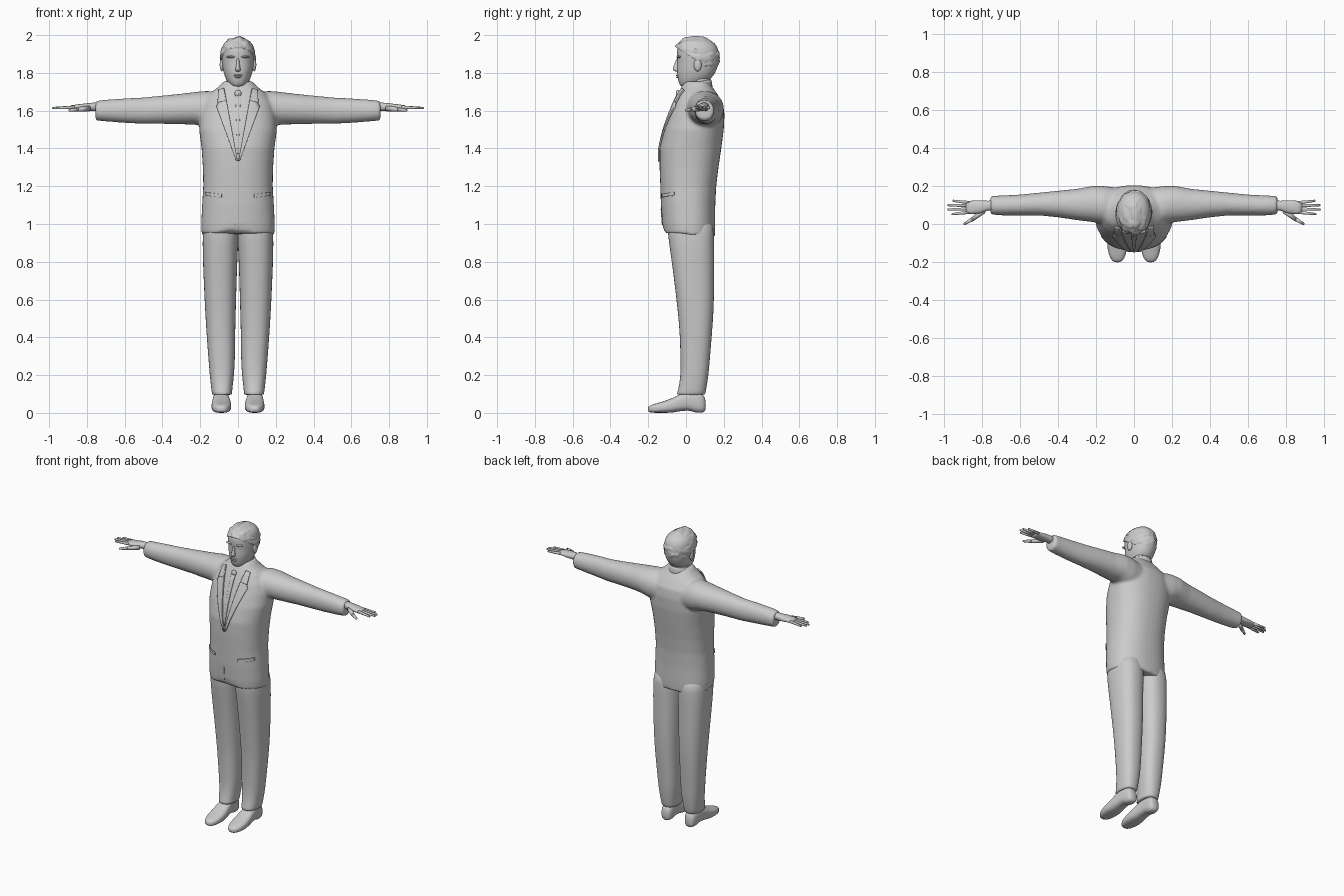
import bpy, bmesh, math
from mathutils import Vector, Matrix, noise

if "Cube" in bpy.data.objects:
    bpy.data.objects.remove(bpy.data.objects["Cube"])

GREY = (0.6, 0.6, 0.6, 1)
mat = bpy.data.materials.new("plain grey")
mat.use_nodes = True
mat.diffuse_color = GREY
mat.node_tree.nodes["Principled BSDF"].inputs["Base Color"].default_value = GREY


def loft(bm, axis, rows, n=2.3, seg=24):
    """Bridge superellipse sections; row = (position, a0, a1, b0, b1)."""
    rings = []
    for t, a0, a1, b0, b1 in rows:
        ring = []
        for i in range(seg):
            ang = math.tau * i / seg
            c, s = math.cos(ang), math.sin(ang)
            a = (a0 + a1) / 2 + (a1 - a0) / 2 * math.copysign(abs(c) ** (2 / n), c)
            b = (b0 + b1) / 2 + (b1 - b0) / 2 * math.copysign(abs(s) ** (2 / n), s)
            ring.append(bm.verts.new({"x": (t, a, b), "y": (a, t, b), "z": (a, b, t)}[axis]))
        rings.append(ring)
    for lo, hi in zip(rings, rings[1:]):
        for i in range(seg):
            j = (i + 1) % seg
            bm.faces.new((lo[i], lo[j], hi[j], hi[i]))
    bm.faces.new(rings[0])
    bm.faces.new(rings[-1])


def centred(rows):
    return [(t, -w, w, b0, b1) for t, w, b0, b1 in rows]


def ball(bm, centre, radii, sub=3):
    m = Matrix.Translation(centre) @ Matrix.Diagonal((*radii, 1))
    return bmesh.ops.create_icosphere(bm, subdivisions=sub, radius=1, matrix=m)["verts"]


def rod(bm, start, end, r0, r1):
    """Tapered finger with a rounded tip."""
    a, b = Vector(start), Vector(end)
    m = Matrix.Translation((a + b) / 2) @ (b - a).to_track_quat("Z", "Y").to_matrix().to_4x4()
    bmesh.ops.create_cone(bm, cap_ends=True, segments=10, radius1=r0, radius2=r1,
                          depth=(b - a).length, matrix=m)
    ball(bm, b, (r1, r1, r1), 2)


def finish(name, bm, mirror=False, subsurf=0):
    bmesh.ops.recalc_face_normals(bm, faces=bm.faces)
    for f in bm.faces:
        f.smooth = True
    me = bpy.data.meshes.new(name)
    bm.to_mesh(me)
    bm.free()
    me.materials.append(mat)
    ob = bpy.data.objects.new(name, me)
    bpy.context.collection.objects.link(ob)
    if mirror:
        ob.modifiers.new("mirror", "MIRROR").use_mirror_merge = False
    if subsurf:
        ob.modifiers.new("smooth", "SUBSURF").levels = subsurf
        ob.modifiers["smooth"].render_levels = subsurf
    return ob


# Jacket: body and sleeves fused into one cloth surface
bm = bmesh.new()
loft(bm, "z", centred([
    (0.95, .193, -.120, .153), (1.0, .195, -.126, .155), (1.1, .190, -.133, .155),
    (1.2, .184, -.136, .160), (1.3, .186, -.140, .172), (1.4, .193, -.140, .187),
    (1.5, .206, -.117, .200), (1.58, .200, -.090, .204), (1.64, .185, -.066, .196),
    (1.69, .150, -.042, .165), (1.725, .105, -.025, .140), (1.755, .078, -.008, .118)]), seg=40)
for v in bm.verts:
    if v.co.z < 0.97:  # hem: raised at the front opening, lower at the back
        v.co.z += max(0, .035 - abs(v.co.x) * .35) if v.co.y < 0 else -.02 * min(1, v.co.y / .1)
sleeve = [(.08, -.02, .19, 1.50, 1.69), (.16, .0, .20, 1.505, 1.705), (.22, .01, .20, 1.525, 1.70),
          (.30, .02, .185, 1.528, 1.69), (.4, .035, .175, 1.53, 1.68), (.5, .045, .165, 1.53, 1.67),
          (.6, .045, .155, 1.535, 1.665), (.7, .045, .15, 1.543, 1.658), (.755, .05, .148, 1.548, 1.652)]
for side in (1, -1):
    loft(bm, "x", [(side * r[0], *r[1:]) for r in sleeve], n=2.1)
jacket = finish("jacket", bm)
remesh = jacket.modifiers.new("fuse", "REMESH")
remesh.mode, remesh.voxel_size, remesh.use_smooth_shade = "VOXEL", .009, True
relax = jacket.modifiers.new("relax", "SMOOTH")
relax.factor, relax.iterations = .5, 6


def patch(name, corners, lift, thick, mirror=False, res=12):
    """Thin cloth piece given by four (x, z) corners, laid on the jacket front."""
    bm = bmesh.new()
    p = [Vector((x, -.4, z)) for x, z in corners]
    grid = [[bm.verts.new(p[0].lerp(p[1], i / res).lerp(p[3].lerp(p[2], i / res), j / res))
             for i in range(res + 1)] for j in range(res + 1)]
    for j in range(res):
        for i in range(res):
            bm.faces.new((grid[j][i], grid[j][i + 1], grid[j + 1][i + 1], grid[j + 1][i]))
    ob = finish(name, bm, mirror)
    w = ob.modifiers.new("lay", "SHRINKWRAP")
    w.target, w.wrap_method, w.wrap_mode = jacket, "PROJECT", "ABOVE_SURFACE"
    w.use_project_y, w.use_positive_direction, w.offset = True, True, lift
    s = ob.modifiers.new("thickness", "SOLIDIFY")
    s.thickness, s.offset = thick, 0


patch("lapels", [(.001, 1.33), (.012, 1.34), (.112, 1.62), (.07, 1.705)], .005, .008, True)
patch("collar_flaps", [(.062, 1.65), (.105, 1.64), (.10, 1.705), (.072, 1.715)], .006, .008, True)
patch("tie", [(-.003, 1.37), (.003, 1.37), (.014, 1.68), (-.014, 1.68)], .003, .006)
patch("pocket_flaps", [(.085, 1.14), (.168, 1.15), (.168, 1.168), (.085, 1.158)], .003, .006, True)
patch("front_overlap", [(-.018, .995), (-.012, .995), (-.012, 1.08), (-.018, 1.08)], .001, .004)

# Trousers
bm = bmesh.new()
loft(bm, "z", [
    (1.04, -.004, .18, -.10, .145), (.95, -.004, .188, -.098, .15), (.85, .001, .188, -.083, .15),
    (.7, .007, .182, -.063, .15), (.55, .011, .175, -.045, .148), (.42, .015, .167, -.033, .138),
    (.3, .015, .158, -.03, .128), (.2, .02, .15, -.028, .12), (.13, .03, .142, -.04, .108),
    (.098, .031, .138, -.05, .102), (.095, .035, .133, -.045, .097)], n=2.4)
finish("trousers", bm, True, 1)

# Shoes with a raised arch in front of the heel
bm = bmesh.new()
loft(bm, "y", [
    (.105, .065, .11, .01, .07), (.09, .05, .125, 0, .105), (.045, .048, .13, 0, .12),
    (.03, .048, .13, .012, .12), (-.02, .043, .135, .012, .108), (-.07, .035, .14, 0, .078),
    (-.13, .035, .142, 0, .057), (-.18, .048, .127, 0, .045), (-.203, .07, .105, .005, .033)], n=2.7)
finish("shoes", bm, True, 1)

# Hands
bm = bmesh.new()
loft(bm, "x", [(.72, .07, .125, 1.595, 1.645), (.77, .07, .122, 1.598, 1.642),
               (.81, .055, .125, 1.60, 1.638), (.86, .052, .122, 1.605, 1.632),
               (.885, .056, .118, 1.608, 1.628)], seg=16)
for y0, y1, tip in ((.062, .052, .955), (.079, .076, .978), (.096, .099, .975), (.112, .122, .95)):
    rod(bm, (.865, y0, 1.618), (tip, y1, 1.614), .0095, .006)
rod(bm, (.79, .07, 1.612), (.85, .025, 1.606), .016, .011)
rod(bm, (.85, .025, 1.606), (.89, .002, 1.602), .011, .007)
finish("hands", bm, True)

# Neck and shirt collar
bm = bmesh.new()
loft(bm, "z", centred([(1.62, .065, .0, .13), (1.72, .062, .005, .128), (1.82, .062, .02, .135)]), n=2)
finish("neck", bm, subsurf=1)
bm = bmesh.new()
loft(bm, "z", centred([(1.68, .085, -.038, .145), (1.72, .077, -.022, .14), (1.75, .07, -.006, .135),
                       (1.752, .064, .0, .13)]), n=2)
for v in bm.verts:
    v.co.z += .18 * (v.co.y - .05)
finish("shirt_collar", bm, subsurf=1)
bm = bmesh.new()
ball(bm, (0, -.042, 1.69), (.018, .012, .02))
finish("tie_knot", bm)

# Head with facial features
bm = bmesh.new()
loft(bm, "z", centred([
    (1.722, .028, -.022, .05), (1.74, .048, -.037, .09), (1.77, .066, -.044, .135),
    (1.80, .076, -.048, .155), (1.83, .082, -.048, .168), (1.86, .086, -.044, .174),
    (1.90, .089, -.051, .175), (1.94, .086, -.046, .168), (1.97, .065, -.025, .14),
    (1.985, .03, .02, .1)]), n=2.15, seg=32)
finish("head", bm, subsurf=1)
bm = bmesh.new()
loft(bm, "z", centred([(1.806, .008, -.052, -.03), (1.812, .016, -.068, -.03), (1.822, .014, -.074, -.03),
                       (1.85, .008, -.06, -.03), (1.88, .007, -.05, -.03)]), n=2, seg=12)
finish("nose", bm, subsurf=1)
bm = bmesh.new()
ball(bm, (0, -.045, 1.787), (.024, .008, .005))
ball(bm, (0, -.044, 1.778), (.020, .008, .005))
finish("lips", bm)
bm = bmesh.new()
ball(bm, (.036, -.038, 1.885), (.026, .012, .006))
finish("brows", bm, True)
bm = bmesh.new()
ball(bm, (.086, .062, 1.842), (.011, .02, .034))
finish("ears", bm, True)

# Hair: tousled cap trimmed along a sloping hairline
bm = bmesh.new()
for v in ball(bm, (0, .058, 1.88), (.094, .12, .113), 5):
    d = (v.co - Vector((0, .058, 1.88))).normalized()
    p = Vector((v.co.x * 32, v.co.y * 20, v.co.z * 45))
    v.co += d * (.007 * noise.noise(p) + .004 * noise.noise(p * 2.3))
    if v.co.z > 1.9 and v.co.y < .058:
        v.co.y -= .022 * (v.co.z - 1.9) / .1
cut = bmesh.ops.bisect_plane(bm, geom=bm.verts[:] + bm.edges[:] + bm.faces[:], plane_co=(0, -.06, 1.94),
                             plane_no=(0, .65, 1), clear_inner=True)
bmesh.ops.holes_fill(bm, edges=[e for e in bm.edges if e.is_boundary])
finish("hair", bm)
